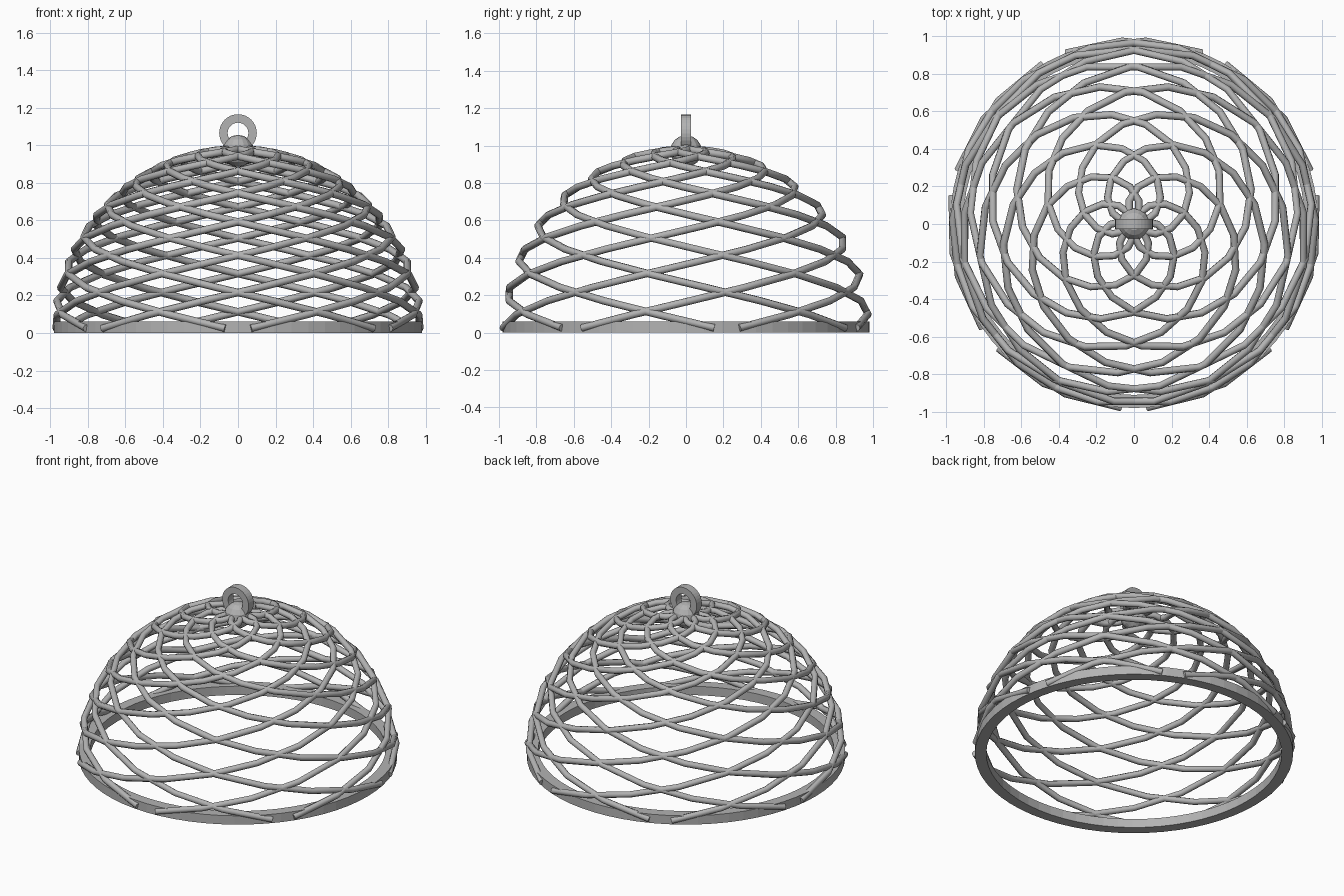
import bpy, math
from mathutils import Vector

cube = bpy.data.objects.get("Cube")
if cube:
    bpy.data.objects.remove(cube)

metal = bpy.data.materials.new("grey_metal")
metal.use_nodes = True
GREY = (0.45, 0.45, 0.45, 1)
metal.diffuse_color = GREY
metal.node_tree.nodes["Principled BSDF"].inputs["Base Color"].default_value = GREY

STRANDS = 7          # spirals in each direction
SEGMENTS = 20        # straight pieces in one full turn
RADIUS = 0.98        # dome radius to the strand centres
PITCH = 360 / STRANDS / 2
START = 4            # offset of the strand ends, in degrees


def dome_point(azimuth):
    """Point on the spiral; azimuth 0 is the front."""
    a = math.radians(azimuth)
    e = math.radians(0.5 + 6.1 * azimuth / PITCH)
    return Vector((math.cos(e) * math.sin(a), -math.cos(e) * math.cos(a), math.sin(e))) * RADIUS


def make_strands(name, direction):
    curve = bpy.data.curves.new(name, "CURVE")
    curve.dimensions = "3D"
    curve.bevel_depth = 0.02
    curve.bevel_resolution = 2
    curve.use_fill_caps = True
    path = [dome_point(START + 360 * i / SEGMENTS) for i in range(SEGMENTS + 1)]
    for k in range(STRANDS):
        turn = math.tau * k / STRANDS
        c, s = math.cos(turn), math.sin(turn)
        spline = curve.splines.new("POLY")
        spline.points.add(len(path) - 1)
        for point, p in zip(spline.points, path):
            x, y = p.x * c - p.y * s, p.x * s + p.y * c
            point.co = (x * direction, y, p.z, 1)
        for point in spline.points:
            point.radius = 1
    curve.materials.append(metal)
    obj = bpy.data.objects.new(name, curve)
    bpy.context.collection.objects.link(obj)


def make_band(name, outer, inner, depth, sides):
    """Flat ring with a rectangular section, centred on its origin."""
    section = [(outer, -depth / 2), (outer, depth / 2), (inner, depth / 2), (inner, -depth / 2)]
    verts, faces = [], []
    for i in range(sides):
        a = math.tau * i / sides
        verts += [(r * math.cos(a), r * math.sin(a), z) for r, z in section]
        j = (i + 1) % sides
        for m in range(4):
            n = (m + 1) % 4
            faces.append((i * 4 + m, j * 4 + m, j * 4 + n, i * 4 + n))
    mesh = bpy.data.meshes.new(name)
    mesh.from_pydata(verts, [], faces)
    mesh.materials.append(metal)
    obj = bpy.data.objects.new(name, mesh)
    bpy.context.collection.objects.link(obj)
    return obj


# Woven dome: two mirrored sets of spirals
make_strands("strands_rising_left", 1)
make_strands("strands_rising_right", -1)

# Base ring
base = make_band("base_ring", 0.98, 0.91, 0.06, 64)
base.location.z = 0.03

# Hanging loop
loop = make_band("hanging_loop", 0.1, 0.055, 0.055, 32)
loop.location.z = 1.065
loop.rotation_euler.x = math.pi / 2

# Cap where the strands meet
bpy.ops.mesh.primitive_uv_sphere_add(segments=16, ring_count=8, radius=0.085, location=(0, 0, 0.97))
cap = bpy.context.object
cap.name = "top_cap"
cap.data.materials.append(metal)
